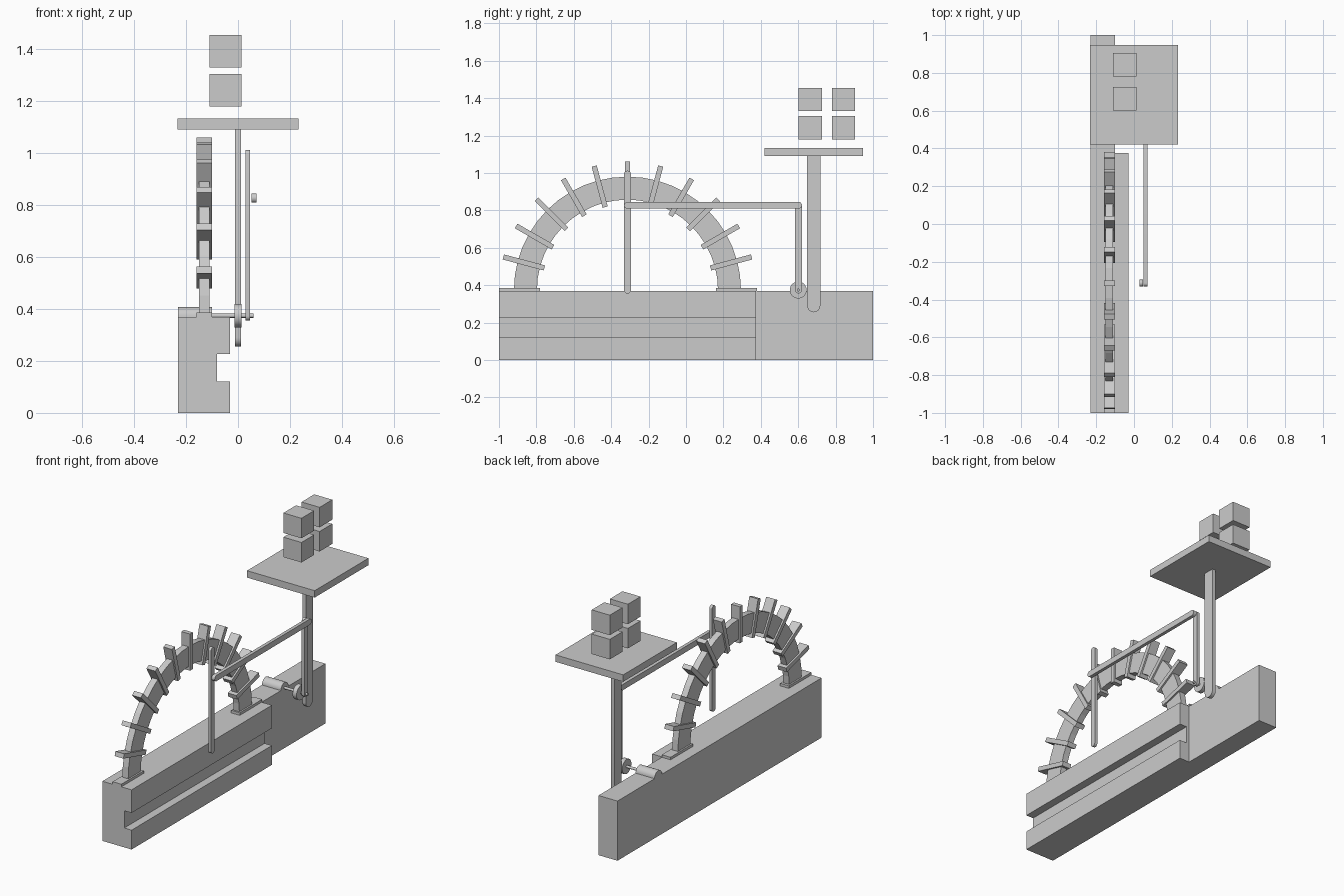
import bpy, bmesh
from math import sin, cos, pi, radians
from mathutils import Vector

if "Cube" in bpy.data.objects:
    bpy.data.objects.remove(bpy.data.objects["Cube"])


def prism(name, pts, axis, lo, hi, smooth=False):
    """Extrude a 2D profile: axis 'x' takes (y, z) points, axis 'z' takes (x, y)."""
    def place(p, t):
        return (t, p[0], p[1]) if axis == 'x' else (p[0], p[1], t)
    bm = bmesh.new()
    a = [bm.verts.new(place(p, lo)) for p in pts]
    b = [bm.verts.new(place(p, hi)) for p in pts]
    n = len(pts)
    bm.faces.new(a)
    bm.faces.new(b)
    for i in range(n):
        j = (i + 1) % n
        bm.faces.new((a[i], a[j], b[j], b[i]))
    bmesh.ops.recalc_face_normals(bm, faces=bm.faces)
    me = bpy.data.meshes.new(name)
    bm.to_mesh(me)
    bm.free()
    ob = bpy.data.objects.new(name, me)
    bpy.context.collection.objects.link(ob)
    if smooth:
        bpy.ops.object.select_all(action='DESELECT')
        bpy.context.view_layer.objects.active = ob
        ob.select_set(True)
        bpy.ops.object.shade_smooth_by_angle(angle=radians(30))
    return ob


def box(name, x, y, z):
    return prism(name, [(x[0], y[0]), (x[1], y[0]), (x[1], y[1]), (x[0], y[1])], 'z', *z)


def arc(c, r, a0, a1, n):
    return [(c[0] + r * cos(a0 + (a1 - a0) * i / n),
             c[1] + r * sin(a0 + (a1 - a0) * i / n)) for i in range(n + 1)]


def bar(name, p, q, r, x):
    """Flat link with rounded ends, lying in the y-z plane."""
    d = Vector(q) - Vector(p)
    t = Vector((1, 0)).angle_signed(d) * -1
    pts = arc(q, r, t - pi / 2, t + pi / 2, 12) + arc(p, r, t + pi / 2, t + 3 * pi / 2, 12)
    return prism(name, pts, 'x', *x, smooth=True)


def disc(name, c, r, x, n=32):
    return prism(name, arc(c, r, 0, 2 * pi, n)[:-1], 'x', *x, smooth=True)


# Base: wide front part and narrower rear, with a groove along the right side
base = prism("base", [(-0.23, -1), (-0.03, -1), (-0.03, 0.375), (-0.10, 0.375),
                      (-0.10, 1), (-0.23, 1)], 'z', 0, 0.37)
cutter = box("groove_cutter", (-0.08, 0.1), (-1.1, 0.5), (0.12, 0.227))
cutter.hide_render = True
mod = base.modifiers.new("groove", 'BOOLEAN')
mod.operation = 'DIFFERENCE'
mod.object = cutter
bpy.context.view_layer.objects.active = base
bpy.ops.object.modifier_apply(modifier=mod.name)
bpy.data.objects.remove(cutter)

# Arch with foot plates
centre = (-0.313, 0.373)
prism("arch", arc(centre, 0.607, 0, pi, 24) + arc(centre, 0.484, pi, 0, 24), 'x', -0.15, -0.11)
for side, y in (("front", -0.89), ("rear", 0.27)):
    box(side + "_foot_plate", (-0.16, -0.10), (y - 0.11, y + 0.11), (0.37, 0.386))

# Radial paddles through the arch
for i in range(1, 12):
    a = radians(15 * i)
    u, v = Vector((cos(a), sin(a))), Vector((-sin(a), cos(a))) * 0.014
    c = Vector(centre)
    p, q = c + u * 0.46, c + u * 0.687
    prism(f"paddle_{i}", [p - v, q - v, q + v, p + v], 'x', -0.16, -0.10)

# Motor, shaft and drive wheel
axle = (0.60, 0.374)
prism("motor", arc((0.60, 0.37), 0.037, 0, pi, 16), 'x', -0.23, -0.10, smooth=True)
disc("shaft", axle, 0.008, (-0.10, 0.06), 16)
disc("drive_wheel", axle, 0.045, (-0.014, 0.013))

# Linkage bars
bar("front_link", (-0.313, 0.373), (-0.313, 0.994), 0.018, (0.028, 0.047))
bar("rear_link", (0.602, 0.374), (0.602, 0.827), 0.018, (0.028, 0.047))
bar("cross_link", (-0.313, 0.827), (0.602, 0.827), 0.018, (0.051, 0.072))

# Lifting post, platform and stacked crates
bar("post", (0.683, 0.29), (0.683, 1.095), 0.035, (-0.012, 0.012))
box("platform", (-0.232, 0.232), (0.42, 0.947), (1.09, 1.133))
for y in (0.602, 0.78):
    for z in (1.18, 1.33):
        box("crate", (-0.11, 0.014), (y, y + 0.124), (z, z + 0.124))
